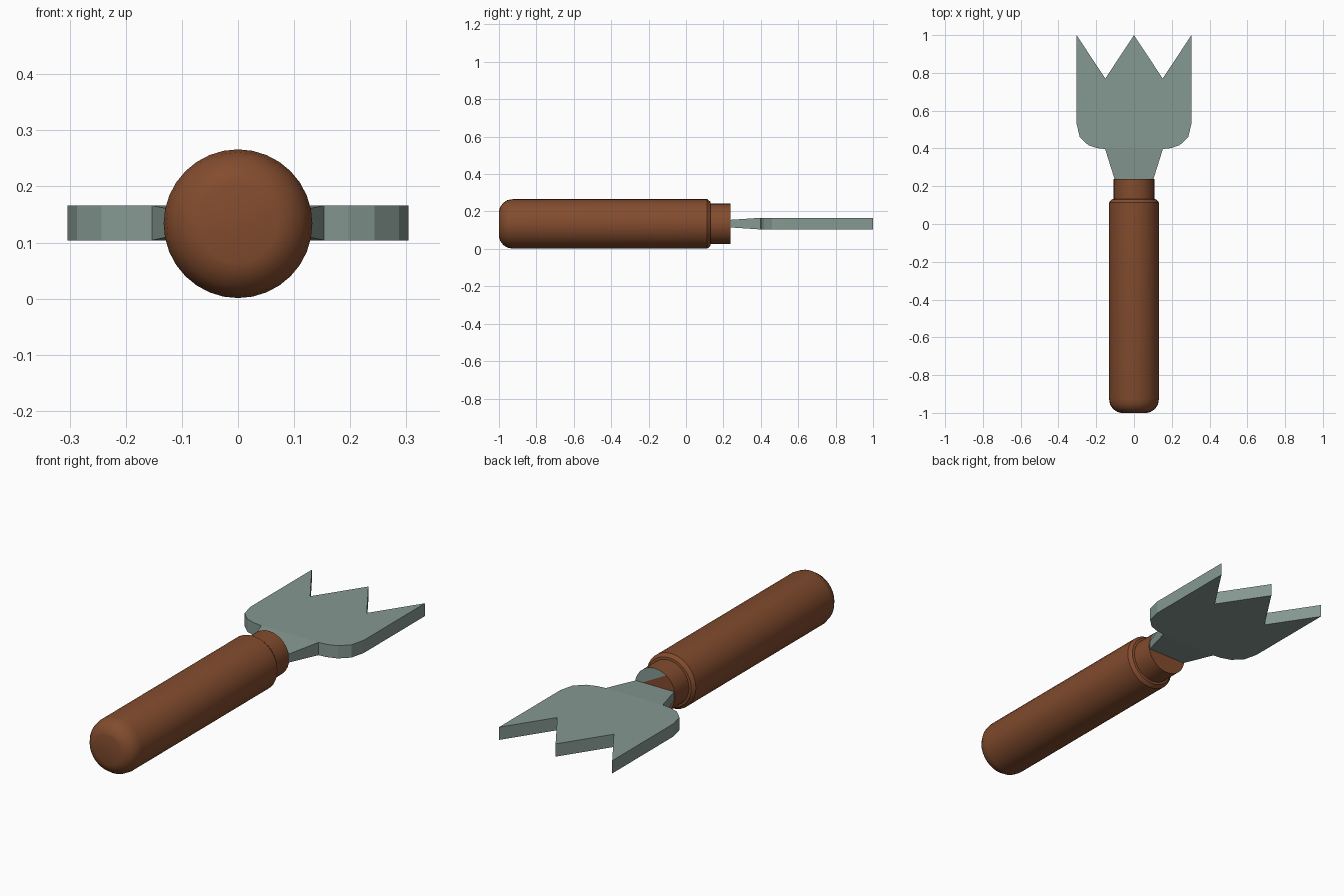
import bpy, bmesh, math

if "Cube" in bpy.data.objects:
    bpy.data.objects.remove(bpy.data.objects["Cube"])

ZC = 0.1335   # height of the tool's axis
SEG = 32


def material(name, rgb):
    m = bpy.data.materials.new(name)
    m.diffuse_color = (*rgb, 1)
    m.use_nodes = True
    m.node_tree.nodes["Principled BSDF"].inputs["Base Color"].default_value = m.diffuse_color
    return m


brown = material("brown wood", (0.225, 0.072, 0.027))
grey = material("grey green metal", (0.235, 0.315, 0.285))


def finish(bm, name, mats, smooth=None):
    bmesh.ops.recalc_face_normals(bm, faces=bm.faces)
    me = bpy.data.meshes.new(name)
    bm.to_mesh(me)
    bm.free()
    for m in mats:
        me.materials.append(m)
    ob = bpy.data.objects.new(name, me)
    bpy.context.collection.objects.link(ob)
    if smooth:
        bpy.context.view_layer.objects.active = ob
        ob.select_set(True)
        bpy.ops.object.shade_smooth_by_angle(angle=math.radians(smooth))
        ob.select_set(False)
    return ob


# Handle: turned profile of (y, radius) along the y axis
profile = [(-1, 0.070), (-0.994, 0.090), (-0.978, 0.112), (-0.955, 0.127),
           (-0.925, 0.1325), (0.113, 0.1325), (0.13, 0.119), (0.132, 0.108),
           (0.238, 0.108)]
bm = bmesh.new()
rings = []
for y, r in profile:
    rings.append([bm.verts.new((r * math.cos(2 * math.pi * i / SEG), y,
                                ZC + r * math.sin(2 * math.pi * i / SEG)))
                  for i in range(SEG)])
for a, b in zip(rings, rings[1:]):
    for i in range(SEG):
        j = (i + 1) % SEG
        bm.faces.new((a[i], a[j], b[j], b[i]))
bm.faces.new(rings[0])
# Collar end: brown with a metal segment on one side
end = rings[-1]
k = 11
bm.faces.new(end[:k + 1]).material_index = 1
bm.faces.new(end[k:] + end[:1])
finish(bm, "handle", [brown, grey], 35)

# Blade: mirrored outline with three teeth, extruded in z
half = [(0.153, 0.397), (0.196, 0.402), (0.243, 0.418), (0.287, 0.46),
        (0.304, 0.53), (0.304, 1.0), (0.152, 0.77)]
outline = half + [(0, 1.0)] + [(-x, y) for x, y in reversed(half)]
bm = bmesh.new()
face = bm.faces.new([bm.verts.new((x, y, 0.104)) for x, y in outline])
top = bmesh.ops.extrude_face_region(bm, geom=[face])
bmesh.ops.translate(bm, vec=(0, 0, 0.062),
                    verts=[v for v in top["geom"] if isinstance(v, bmesh.types.BMVert)])
bmesh.ops.triangulate(bm, faces=[f for f in bm.faces if len(f.verts) > 4])
finish(bm, "blade", [grey])

# Neck: wedge widening from the collar to the blade
bm = bmesh.new()
bmesh.ops.create_cube(bm, size=2)
for v in bm.verts:
    wide = v.co.y > 0
    v.co = (v.co.x * (0.153 if wide else 0.101), 0.397 if wide else 0.232,
            0.135 + v.co.z * (0.031 if wide else 0.020))
finish(bm, "neck", [grey])
